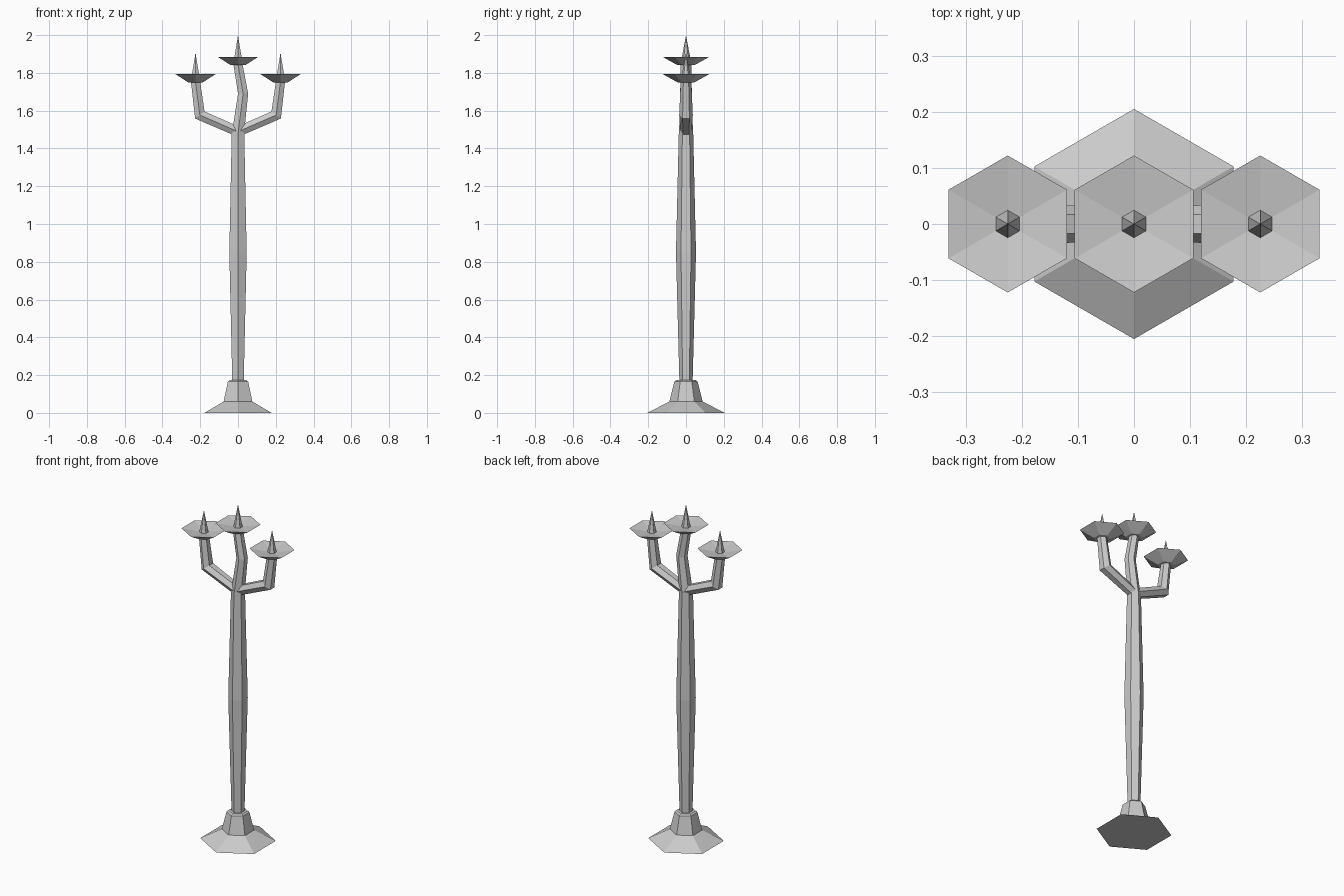
import bpy
from math import sin, cos, tau
from mathutils import Vector

if "Cube" in bpy.data.objects:
    bpy.data.objects.remove(bpy.data.objects["Cube"])


def make(name, rings):
    """Skin hexagonal rings into a closed, flat-shaded mesh (1-point rings are tips)."""
    verts, faces, idx = [], [], []
    for r in rings:
        idx.append(list(range(len(verts), len(verts) + len(r))))
        verts += r
    for a, b in zip(idx, idx[1:]):
        n = len(a)
        for i in range(n):
            j = (i + 1) % n
            faces.append((a[i], a[j], b[0]) if len(b) == 1 else (a[i], a[j], b[j], b[i]))
    faces.append(idx[0][::-1])
    if len(idx[-1]) > 1:
        faces.append(idx[-1])
    me = bpy.data.meshes.new(name)
    me.from_pydata(verts, [], faces)
    me.update()
    ob = bpy.data.objects.new(name, me)
    bpy.context.collection.objects.link(ob)
    return ob


def ring(x, z, r, d=(0, 1)):
    """Hexagon at (x, 0, z) facing direction d in the xz plane, corners on +-y."""
    if r == 0:
        return [Vector((x, 0, z))]
    t = Vector((d[0], 0, d[1])).normalized()
    side = Vector((t.z, 0, -t.x))
    c = Vector((x, 0, z))
    return [c + side * r * sin(-k * tau / 6) + Vector((0, r * cos(k * tau / 6), 0))
            for k in range(6)]


def lathe(name, profile, x=0):
    return make(name, [ring(x, z, r) for r, z in profile])


def tube(name, path):
    """Sweep through (x, z, radius) points, bisecting the bends."""
    p = [Vector((x, z)) for x, z, r in path]
    rings = []
    for i, (x, z, r) in enumerate(path):
        d = Vector((0, 0))
        if i > 0:
            d += (p[i] - p[i - 1]).normalized()
        if i < len(p) - 1:
            d += (p[i + 1] - p[i]).normalized()
        if i == len(p) - 1:
            d = Vector((0, 1))
        rings.append(ring(x, z, r, d))
    return make(name, rings)


# Foot and pole
lathe("foot", [(0.205, 0), (0.088, 0.06), (0.062, 0.165), (0.052, 0.173)])
lathe("pole", [(0.035, 0.165), (0.053, 0.85), (0.038, 1.49)])

# Branches
tube("middle_branch", [(0, 1.48, 0.037), (0.027, 1.69, 0.031), (0, 1.845, 0.028)])
for side, s in (("left", -1), ("right", 1)):
    tube(side + "_branch", [(0, 1.489, 0.030), (s * 0.202, 1.577, 0.036),
                            (s * 0.225, 1.755, 0.028)])

# Drip dishes and candle spikes
for side, x, top in (("left", -0.225, 1.793), ("middle", 0, 1.884), ("right", 0.225, 1.793)):
    lathe(side + "_dish", [(0.045, top - 0.043), (0.122, top), (0.022, top - 0.016)], x)
    lathe(side + "_spike", [(0.025, top - 0.018), (0, top + 0.114 + (0.002 if x == 0 else 0))], x)
